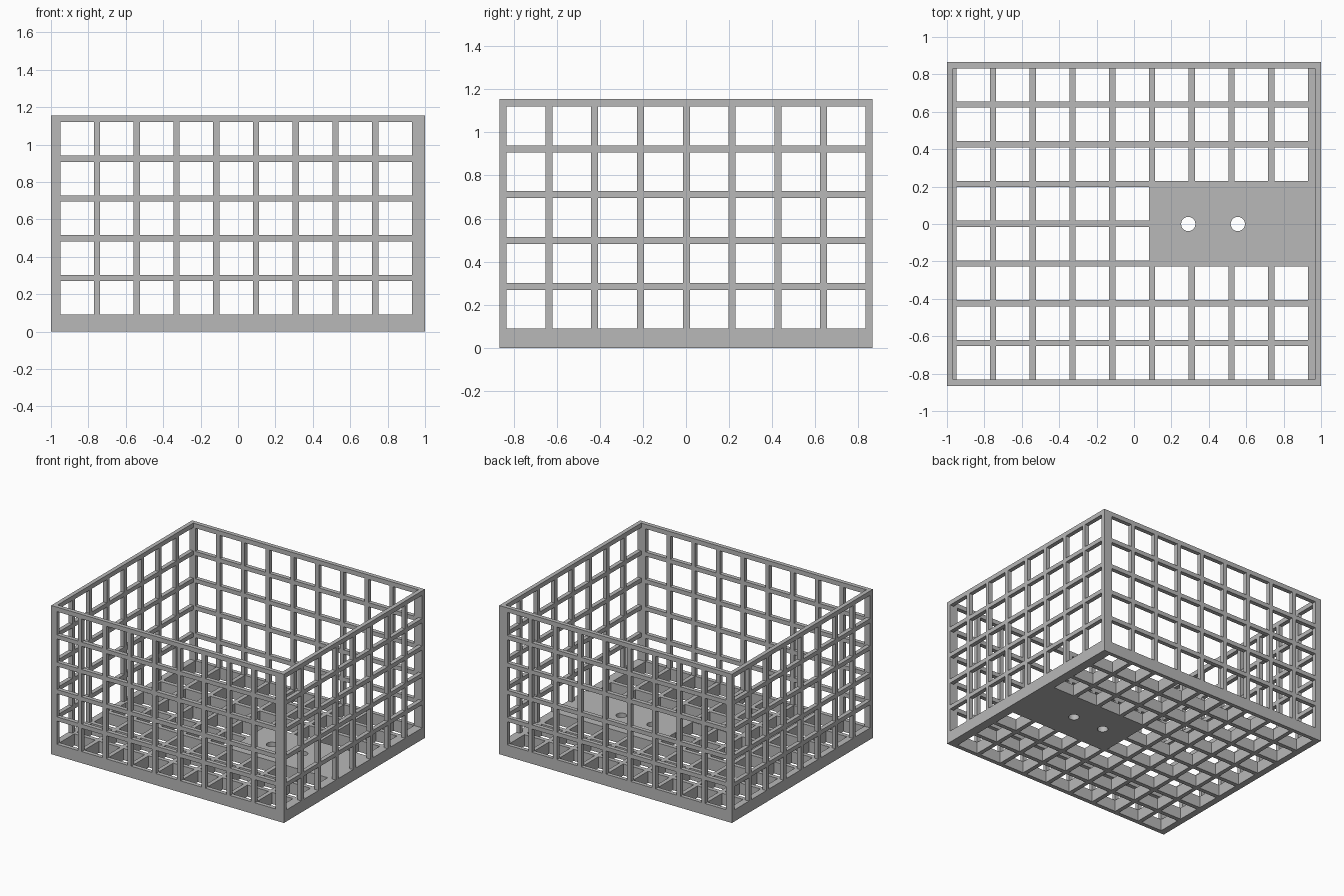
import bpy
import bmesh
from mathutils import Matrix, Vector

cube = bpy.data.objects.get("Cube")
if cube:
    bpy.data.objects.remove(cube, do_unlink=True)

# Main sizes
LENGTH, WIDTH, HEIGHT = 2.0, 1.73, 1.155
WALL, FLOOR = 0.0325, 0.09
PITCH, GAP = 0.2125, 0.18
COLS, ROWS, LEVELS = 9, 8, 5
X, Y = LENGTH / 2, WIDTH / 2
X_START, Y_START = -0.95, WALL - Y

grey = bpy.data.materials.new("plain_grey")
grey.use_nodes = True
grey.diffuse_color = (0.48, 0.48, 0.48, 1)
grey.node_tree.nodes["Principled BSDF"].inputs["Base Color"].default_value = grey.diffuse_color


def breaks(low, start, count, high):
    """Edges of alternating bars and openings along one direction."""
    edges = [low]
    for i in range(count):
        edges += [start + i * PITCH, start + i * PITCH + GAP]
    return edges + [high]


def lattice(name, us, vs, place, depth, filled=lambda u, v: False):
    """Flat sheet with square openings, extruded to a solid panel."""
    bm = bmesh.new()
    for i, (u0, u1) in enumerate(zip(us, us[1:])):
        for j, (v0, v1) in enumerate(zip(vs, vs[1:])):
            is_open = i % 2 and j % 2 and not filled((u0 + u1) / 2, (v0 + v1) / 2)
            if is_open or u1 - u0 < 0.001 or v1 - v0 < 0.001:
                continue
            corners = [(u0, v0), (u1, v0), (u1, v1), (u0, v1)]
            bm.faces.new([bm.verts.new(place(u, v)) for u, v in corners])
    bmesh.ops.remove_doubles(bm, verts=bm.verts[:], dist=0.0005)
    result = bmesh.ops.extrude_face_region(bm, geom=bm.faces[:])
    moved = [g for g in result["geom"] if isinstance(g, bmesh.types.BMVert)]
    bmesh.ops.translate(bm, verts=moved, vec=Vector(depth))
    bmesh.ops.recalc_face_normals(bm, faces=bm.faces[:])
    mesh = bpy.data.meshes.new(name)
    bm.to_mesh(mesh)
    bm.free()
    mesh.materials.append(grey)
    obj = bpy.data.objects.new(name, mesh)
    bpy.context.collection.objects.link(obj)
    return obj


x_edges = breaks(-X, X_START, COLS, X)
z_edges = breaks(FLOOR, FLOOR, LEVELS, HEIGHT)

# Thick floor grid with a solid mounting plate on one side
floor = lattice("floor_grid", x_edges, breaks(-Y, Y_START, ROWS, Y),
                lambda u, v: (u, v, 0), (0, 0, FLOOR),
                lambda u, v: u > 0.1 and abs(v) < 0.2)

# Front and back walls
for name, y in (("front_wall", -Y), ("back_wall", Y - WALL)):
    lattice(name, x_edges, z_edges, lambda u, v: (u, y, v), (0, WALL, 0))

# Side walls, fitted between the front and back walls
y_inner = breaks(Y_START, Y_START, ROWS, -Y_START)
for name, x in (("right_wall", -X), ("left_wall", X - WALL)):
    lattice(name, y_inner, z_edges, lambda u, v: (x, u, v), (WALL, 0, 0))

# Two round screw holes through the mounting plate
bm = bmesh.new()
for x in (0.29, 0.555):
    bmesh.ops.create_cone(bm, cap_ends=True, segments=32, radius1=0.038, radius2=0.038,
                          depth=0.4, matrix=Matrix.Translation((x, 0, 0.04)))
cut_mesh = bpy.data.meshes.new("hole_cutter")
bm.to_mesh(cut_mesh)
bm.free()
cutter = bpy.data.objects.new("hole_cutter", cut_mesh)
bpy.context.collection.objects.link(cutter)
cutter.hide_render = True
cut = floor.modifiers.new("screw_holes", "BOOLEAN")
cut.operation = "DIFFERENCE"
cut.solver = "EXACT"
cut.object = cutter
bpy.context.view_layer.update()
graph = bpy.context.evaluated_depsgraph_get()
floor_mesh = bpy.data.meshes.new_from_object(floor.evaluated_get(graph))
floor.modifiers.clear()
floor.data = floor_mesh
bpy.data.objects.remove(cutter, do_unlink=True)
